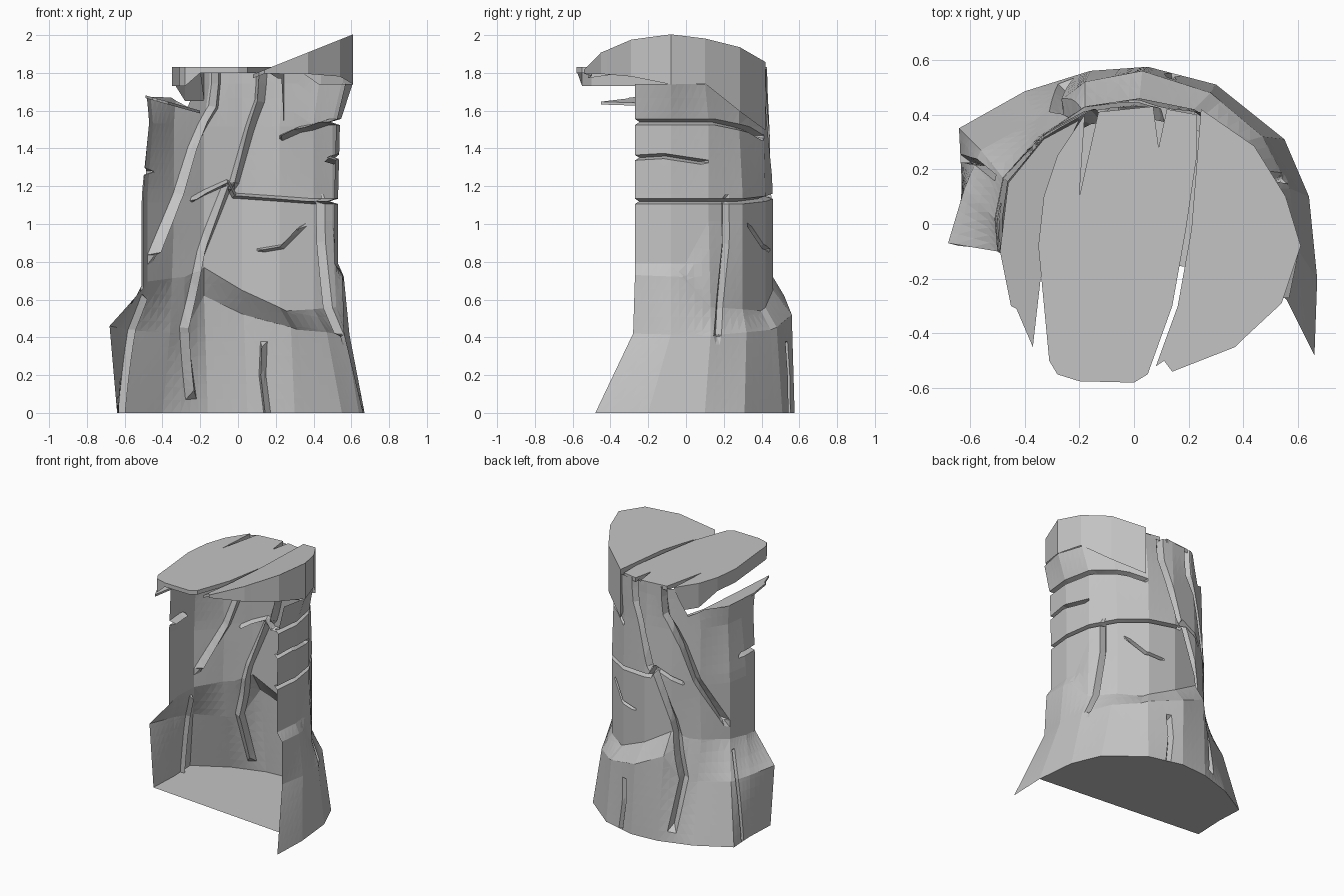
import bpy
import bmesh
from mathutils import Vector
from mathutils.geometry import intersect_point_line

if "Cube" in bpy.data.objects:
    bpy.data.objects.remove(bpy.data.objects["Cube"])

stone = bpy.data.materials.new("grey stone")
stone.use_nodes = True
GREY = (0.55, 0.55, 0.55, 1)
stone.diffuse_color = GREY
stone.node_tree.nodes["Principled BSDF"].inputs["Base Color"].default_value = GREY


def interp(points, key):
    """Piecewise linear lookup in a list of (key, value)."""
    if key <= points[0][0]:
        return points[0][1]
    for (a, va), (b, vb) in zip(points, points[1:]):
        if key <= b:
            return va + (vb - va) * (key - a) / (b - a)
    return points[-1][1]


def finish(bm, name):
    mesh = bpy.data.meshes.new(name)
    bm.to_mesh(mesh)
    bm.free()
    mesh.materials.append(stone)
    obj = bpy.data.objects.new(name, mesh)
    bpy.context.collection.objects.link(obj)


def outline(*points):
    return [(k, Vector(p)) for k, p in enumerate(points)]


# Wall cross-sections, running from the right front edge round the back to the left
base = outline((.66, -.48), (.67, -.2), (.64, .1), (.55, .31), (.3, .51), (.05, .575),
               (-.16, .56), (-.4, .485), (-.64, .35), (-.63, .15), (-.64, -.08))
shelf = outline((.56, -.28), (.59, -.08), (.57, .13), (.47, .32), (.28, .48), (.03, .56),
                (-.18, .52), (-.36, .38), (-.56, .27), (-.62, .13), (-.68, -.07))
hip = outline((.55, -.27), (.56, -.08), (.52, .13), (.4, .3), (.22, .42), (.02, .46),
              (-.18, .43), (-.35, .32), (-.48, .17), (-.51, .02), (-.5, -.1))
waist = outline((.51, -.27), (.53, -.08), (.5, .12), (.4, .3), (.22, .42), (.02, .46),
                (-.18, .43), (-.34, .32), (-.48, .17), (-.51, .02), (-.5, -.1))
chest = outline((.52, -.27), (.54, -.08), (.5, .12), (.4, .28), (.22, .41), (.02, .44),
                (-.18, .41), (-.34, .31), (-.45, .15), (-.47, .02), (-.47, -.12))
rim = outline((.57, -.27), (.61, -.08), (.55, .1), (.43, .28), (.24, .41), (.02, .43),
              (-.15, .42), (-.32, .32), (-.47, .16), (-.49, .02), (-.49, -.12))

# Heights that change round the wall, as (place, height)
TOP = [(0, 1.74), (3, 1.74), (3.6, 1.82), (6.2, 1.82), (6.6, 1.62), (7.2, 1.67), (10, 1.68)]
SHELF_Z = [(0, .42), (2, .41), (3.8, .44), (5, .52), (6, .62), (6.6, .42), (10, .46)]
HIP_Z = [(0, .73), (1.3, .72), (2, .56), (3.8, .54), (5, .65), (6, .77), (6.6, .72), (10, .66)]
WAIST_Z = [(0, .79), (1.5, .79), (2, 1), (10, 1)]

# Cracks as (half width, depth, path of (place, height) points)
CRACKS = [
    (.026, .05, [(5.8, 1.9), (5.8, 1.62), (6.4, 1.4), (6.9, 1.15), (7.8, .85)]),
    (.024, .05, [(4.5, 1.9), (4.55, 1.65), (4.8, 1.5), (5.2, 1.22)]),
    (.024, .05, [(5.4, 1.2), (6.1, .85), (6.4, .6), (6.6, .45), (6.4, .12)]),
    (.02, .04, [(2.5, 1.12), (2.5, .9), (2.3, .6), (2.2, .42)]),
    (.014, .04, [(4.6, .35), (4.65, .2), (4.55, -.1)]),
    (.014, .04, [(8.2, .6), (8.4, .3), (8.6, -.1)]),
    (.014, .045, [(-1, 1.12), (3, 1.12), (5.2, 1.15), (5.4, 1.22), (6.4, 1.13)]),
    (.012, .03, [(3.4, .97), (3.9, .88), (4.5, .86)]),
    (.016, .05, [(-1, 1.54), (2.2, 1.54), (3.4, 1.5), (3.9, 1.46)]),
    (.014, .05, [(-1, 1.34), (.8, 1.36), (1.8, 1.33)]),
    (.018, .05, [(8.8, 1.28), (11, 1.27)]),
    (.004, 0, SHELF_Z),
    (.004, 0, HIP_Z),
    (.004, 0, WAIST_Z[:2]),
]
COLS, ROWS = 50, 24
UNIT = .19          # length of one outline step along the unrolled wall


def segments():
    for half, depth, path in CRACKS:
        flat = [Vector((p * UNIT, h, 0)) for p, h in path]
        for a, b in zip(flat, flat[1:]):
            yield half, depth, a, b


def distance(co, a, b):
    near, f = intersect_point_line(co, a, b)
    return (co - a.lerp(b, min(1, max(0, f)))).length


def wall_point(place, height, depth):
    levels = [(0, base), (interp(SHELF_Z, place), shelf), (interp(HIP_Z, place), hip),
              (interp(WAIST_Z, place), waist), (1.15, waist), (1.54, chest), (1.75, rim)]
    for low, high in zip(levels, levels[1:]):
        if height <= high[0]:
            break
    f = min(1, (height - low[0]) / (high[0] - low[0]))
    p = interp(low[1], place).lerp(interp(high[1], place), f)
    p -= p.normalized() * depth
    return p.x, p.y, height


# Hollow broken wall: laid out flat, scored along the cracks, then rolled up
bm = bmesh.new()
places = [10 * j / COLS for j in range(COLS + 1)]
verts = [[bm.verts.new((p * UNIT, i / ROWS * interp(TOP, p), 0)) for p in places]
         for i in range(ROWS + 1)]
for i in range(ROWS):
    for j in range(COLS):
        bm.faces.new((verts[i][j + 1], verts[i][j], verts[i + 1][j], verts[i + 1][j + 1]))

for half, depth, a, b in segments():
    across = (b - a).cross(Vector((0, 0, 1))).normalized()
    for side in (-half, 0, half):
        faces = [f for f in bm.faces
                 if distance(f.calc_center_median(), a, b) < half + .045]
        edges = {e for f in faces for e in f.edges}
        points = {v for f in faces for v in f.verts}
        bmesh.ops.bisect_plane(bm, geom=faces + list(edges) + list(points), dist=.0005,
                               plane_co=a + across * side, plane_no=across)
bmesh.ops.triangulate(bm, faces=bm.faces)

rolled = []
for v in bm.verts:
    groove = max(depth * (1 - distance(v.co, a, b) / half) for half, depth, a, b in segments())
    rolled.append(wall_point(v.co.x / UNIT, v.co.y, max(0, groove)))
for v, co in zip(bm.verts, rolled):
    v.co = co
finish(bm, "broken_wall")

# Floor, cut straight across the open front
bm = bmesh.new()
bm.faces.new([bm.verts.new((p.x, p.y, 0)) for _, p in reversed(base[1:])])
finish(bm, "floor")


def slab(name, points, height, skirt):
    """Flat stone sheet with a rim hanging down round its edge."""
    bm = bmesh.new()
    upper = [bm.verts.new((x, y, height(x))) for x, y in points]
    lower = [bm.verts.new((x, y, height(x) - skirt(x, y))) for x, y in points]
    bm.faces.new(upper)
    for k in range(len(points)):
        bm.faces.new((upper[k - 1], upper[k], lower[k], lower[k - 1]))
    bmesh.ops.recalc_face_normals(bm, faces=bm.faces)
    finish(bm, name)


def left_skirt(x, y):
    if x < -.15 and y > .2:
        return .18
    return .1 if x < -.25 else .03


def right_skirt(x, y):
    drop = .02 + 1.2 * max(0, .4 * (x - .1) - (.03 if y < -.2 else 0))
    return drop + (.85 * max(0, y - .1) if x > .235 else 0)


# Left cap, level, with two short splits at the back
slab("left_cap",
     [(-.31, -.5), (-.28, -.55), (-.2, -.575), (0, -.58), (.05, -.55), (.14, -.3),
      (.19, -.02), (.23, .25), (.23, .4), (.12, .42), (.09, .28), (.07, .43), (-.13, .41),
      (-.2, .1), (-.18, .4), (-.28, .25), (-.33, .1), (-.35, -.08)],
     lambda x: 1.83, left_skirt)

# Right cap, rising to the peak, with a band hanging over the wall
slab("right_cap",
     [(.23, .23), (.21, -.02), (.16, -.3), (.08, -.52), (.11, -.5), (.14, -.54), (.37, -.45),
      (.4, -.42), (.54, -.29), (.61, -.08), (.555, .1), (.44, .285), (.245, .42)],
     lambda x: 1.8 + .4 * (x - .1), right_skirt)

# Thin ledge under the left cap, reaching forward to a point
slab("left_ledge",
     [(-.49, -.1), (-.45, -.3), (-.43, -.31), (-.37, -.45), (-.33, -.1), (-.29, .2),
      (-.2, .38), (-.33, .31), (-.46, .15)],
     lambda x: 1.6 + .28 * (-x - .2), lambda x, y: .015)
